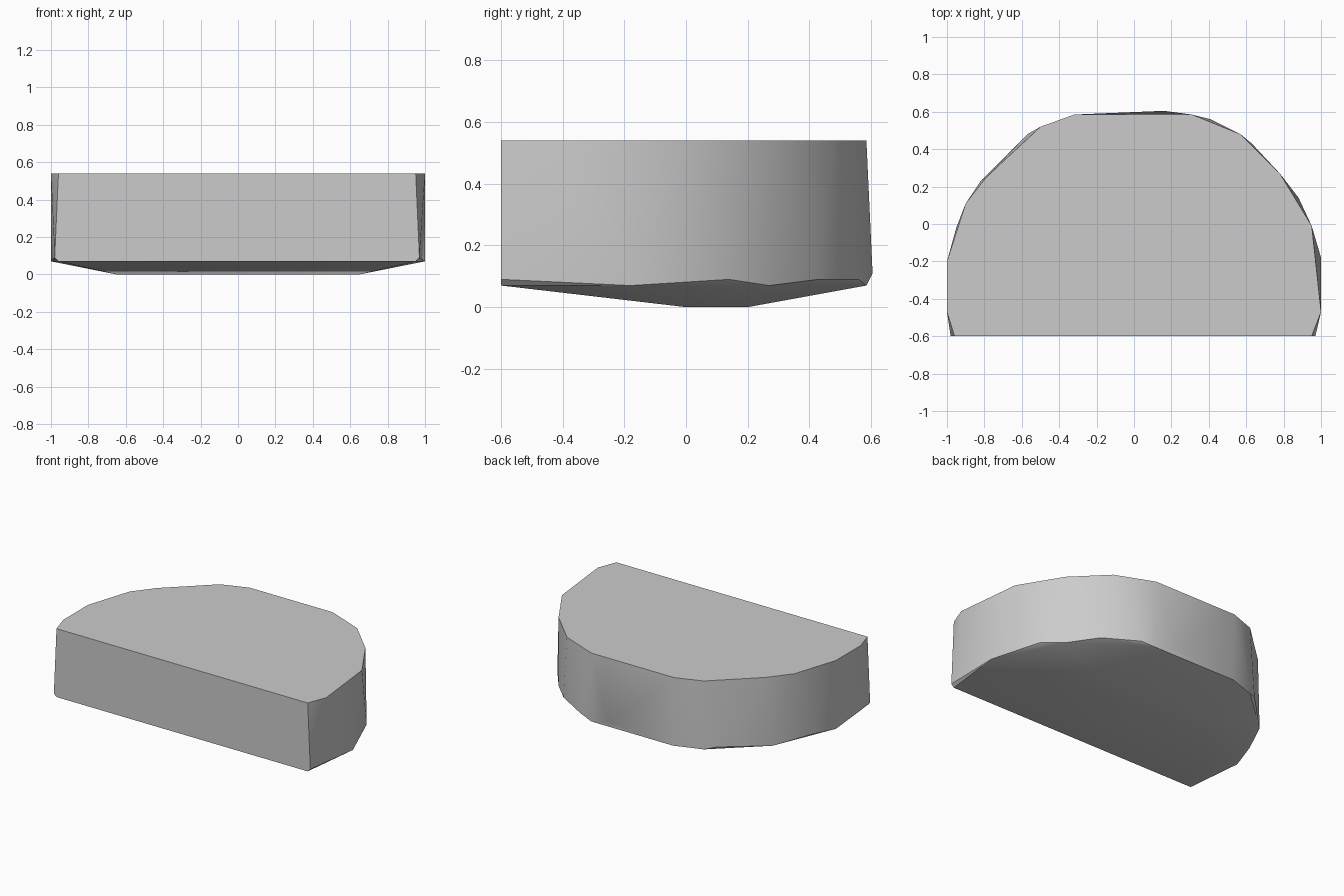
import bpy
import bmesh
import math

cube = bpy.data.objects.get("Cube")
if cube:
    bpy.data.objects.remove(cube, do_unlink=True)

grey = bpy.data.materials.new("plain grey")
grey.use_nodes = True
colour = (0.6, 0.6, 0.6, 1)
grey.diffuse_color = colour
grey.node_tree.nodes["Principled BSDF"].inputs["Base Color"].default_value = colour

TOP, RIM, HIGH_RIM = 0.54, 0.07, 0.09

# Outline of the flat top, a rough half round
top_outline = [(-.96, -.6), (-1, -.47), (-1, -.2), (-.9, .11), (-.79, .25),
               (-.5, .52), (-.32, .585), (.31, .585), (.57, .48),
               (.78, .27), (.95, -.01), (1, -.47), (.95, -.6)]

# Lower edge of the wall, which wanders up and down
low_rim = [(-.96, -.6), (-1, -.2), (-.82, .23), (-.5, .52), (-.31, .585),
           (.31, .585), (.78, .27), (1, -.18), (.95, -.6)]
high_rim = [(-.98, -.6), (-.95, -.02), (-.57, .48), (.41, .56),
            (.63, .43), (.88, .14), (.97, -.6)]

# Small flat base under the sloping underside
base = [(-.65, 0), (.65, 0), (.45, .2), (-.45, .2)]

points = [(.16, .605, .11)]
for outline, z in ((top_outline, TOP), (low_rim, RIM), (high_rim, HIGH_RIM), (base, 0)):
    points += [(x, y, z) for x, y in outline]

# Wrap the outlines into one faceted solid
bm = bmesh.new()
for p in points:
    bm.verts.new(p)
hull = bmesh.ops.convex_hull(bm, input=bm.verts)
loose = [v for v in bm.verts if not v.link_faces]
bmesh.ops.delete(bm, geom=loose, context='VERTS')
bmesh.ops.dissolve_limit(bm, angle_limit=math.radians(0.5),
                         verts=bm.verts, edges=bm.edges)
bmesh.ops.recalc_face_normals(bm, faces=bm.faces)

mesh = bpy.data.meshes.new("half_round_block")
bm.to_mesh(mesh)
bm.free()
mesh.materials.append(grey)
block = bpy.data.objects.new("half_round_block", mesh)
bpy.context.collection.objects.link(block)

# Soft curved wall with sharp edges around it
bpy.ops.object.select_all(action='DESELECT')
block.select_set(True)
bpy.context.view_layer.objects.active = block
bpy.ops.object.shade_smooth_by_angle(angle=math.radians(30))
